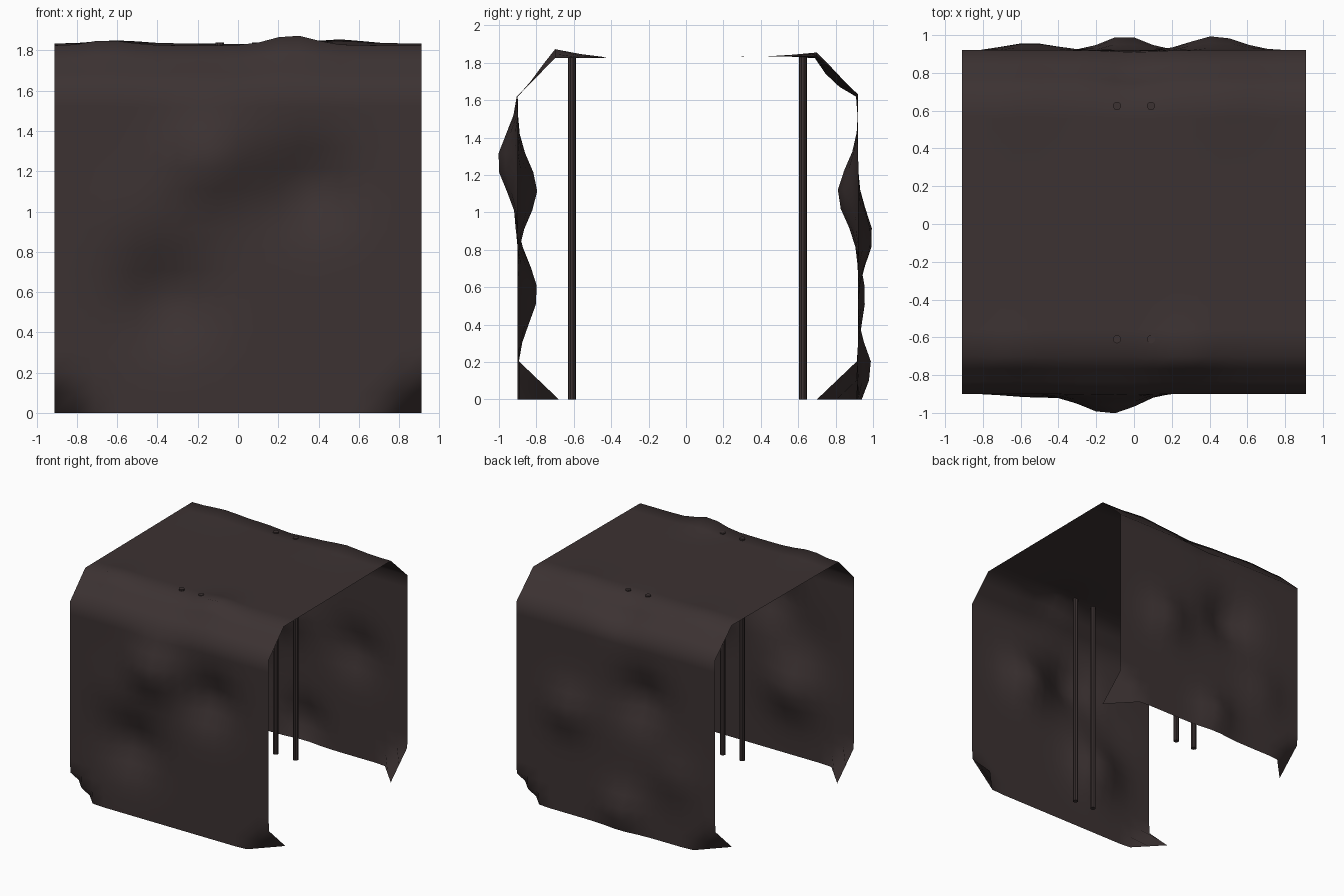
import bpy, bmesh, math

if "Cube" in bpy.data.objects:
    bpy.data.objects.remove(bpy.data.objects["Cube"])

cloth_mat = bpy.data.materials.new("dark brown hide")
cloth_mat.diffuse_color = (0.045, 0.032, 0.032, 1)
cloth_mat.use_nodes = True
cloth_mat.node_tree.nodes["Principled BSDF"].inputs["Base Color"].default_value = cloth_mat.diffuse_color

HALF_W = 0.91
NX = 18

# cross-section of the draped cloth (y, z), front bottom to back bottom
corners = [(-0.90, 0), (-0.90, 1.62), (-0.70, 1.825), (0.70, 1.835), (0.92, 1.63), (0.92, 0)]
steps = [16, 3, 10, 3, 16]

# soft bulges and dents: x, y, z, push y, push z, radius
bulges = [
    (-0.13, -0.9, 1.27, -0.11, 0, 0.20),
    (0.36, -0.9, 1.12, 0.11, 0, 0.20),
    (-0.35, -0.9, 0.57, 0.11, 0, 0.22),
    (-0.50, -0.9, 1.00, -0.02, 0, 0.20),
    (0.27, -0.7, 1.83, 0, 0.05, 0.15),
    (-0.65, -0.7, 1.83, 0, 0.025, 0.15),
    (-0.22, 0.92, 1.10, -0.11, 0, 0.20),
    (0.43, 0.92, 0.87, 0.08, 0, 0.18),
    (-0.05, 0.92, 0.17, 0.08, 0, 0.15),
    (-0.55, 0.92, 0.55, 0.04, 0, 0.18),
    (0.0, 0.80, 1.72, -0.03, -0.03, 0.15),
    (0.5, 0.70, 1.83, 0, 0.02, 0.15),
    (-0.6, 0.70, 1.83, 0, 0.015, 0.15),
]

profile = [corners[0]]
for (a, b), n in zip(zip(corners, corners[1:]), steps):
    for i in range(1, n + 1):
        t = i / n
        profile.append((a[0] + (b[0] - a[0]) * t, a[1] + (b[1] - a[1]) * t))


def cloth_point(x, y, z):
    fade = min(1, (HALF_W - abs(x)) / 0.2)
    ny, nz = y, z
    for bx, by, bz, py, pz, r in bulges:
        d2 = (x - bx) ** 2 + (y - by) ** 2 + (z - bz) ** 2
        w = math.exp(-d2 / (r * r)) * fade
        ny += py * w
        nz += pz * w
    # bottom corners fold inwards
    if z < 0.4:
        fold = max(0, 0.21 - (HALF_W - abs(x)) - z)
        ny -= math.copysign(fold * 1.05, y)
    return (x, ny, max(0, nz) if z > 0 else 0)


# draped cloth cover
bm = bmesh.new()
grid = []
for y, z in profile:
    grid.append([bm.verts.new(cloth_point(-HALF_W + 2 * HALF_W * i / NX, y, z)) for i in range(NX + 1)])
for r0, r1 in zip(grid, grid[1:]):
    for i in range(NX):
        bm.faces.new((r0[i], r0[i + 1], r1[i + 1], r1[i]))
for f in bm.faces:
    f.smooth = True
mesh = bpy.data.meshes.new("cloth_cover")
bm.to_mesh(mesh)
bm.free()
mesh.materials.append(cloth_mat)
bpy.context.collection.objects.link(bpy.data.objects.new("cloth_cover", mesh))

# four support poles
for side, y in (("front", -0.61), ("back", 0.625)):
    for name, x in (("left", -0.09), ("right", 0.09)):
        bpy.ops.mesh.primitive_cylinder_add(vertices=10, radius=0.022, depth=1.84, location=(x, y, 0.92))
        pole = bpy.context.object
        pole.name = f"{side}_{name}_pole"
        pole.data.materials.append(cloth_mat)
        bpy.ops.object.shade_smooth_by_angle()
